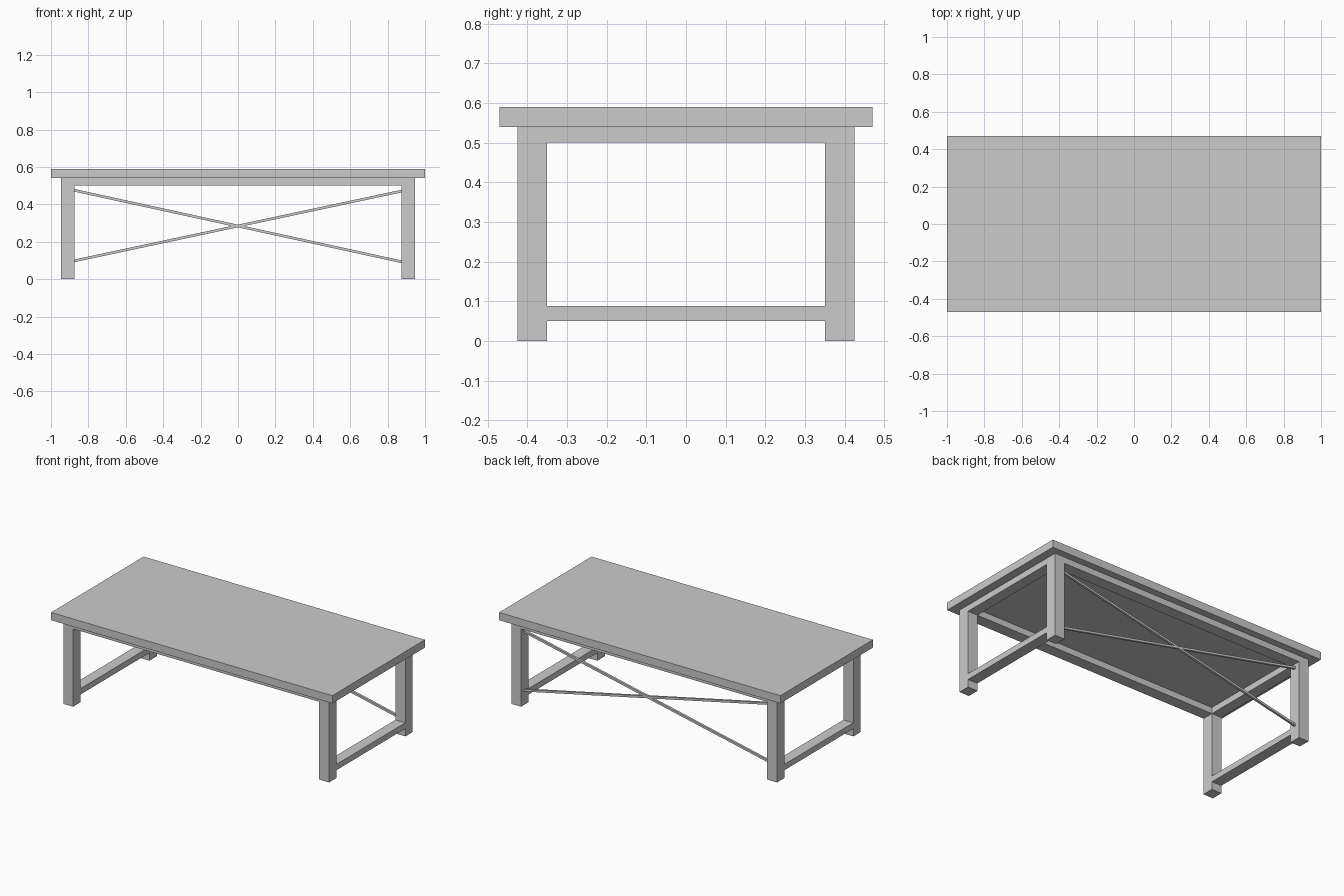
import bpy, math

if "Cube" in bpy.data.objects:
    bpy.data.objects.remove(bpy.data.objects["Cube"])

LEG_X, LEG_Y = (0.875, 0.945), (0.35, 0.425)   # inner and outer leg faces
TOP_Z, TOP_T = 0.54, 0.05


def box(name, x, y, z):
    """Axis-aligned box from (min, max) ranges."""
    bpy.ops.mesh.primitive_cube_add(size=1)
    ob = bpy.context.object
    ob.name = name
    ob.location = [(a + b) / 2 for a, b in (x, y, z)]
    ob.scale = [b - a for a, b in (x, y, z)]
    bpy.ops.object.transform_apply(location=False, rotation=False, scale=True)
    return ob


def side(rng, s):
    """Mirror a range to the negative side when s is -1."""
    return tuple(sorted(s * v for v in rng))


# Table top
box("table_top", (-1, 1), (-0.47, 0.47), (TOP_Z, TOP_Z + TOP_T))

# Legs
for sx, xn in ((-1, "left"), (1, "right")):
    for sy, yn in ((-1, "front"), (1, "back")):
        box(f"{yn}_{xn}_leg", side(LEG_X, sx), side(LEG_Y, sy), (0, TOP_Z))

# End aprons and low stretchers
for s, n in ((-1, "left"), (1, "right")):
    span = (-LEG_Y[0], LEG_Y[0])
    box(f"{n}_apron", side(LEG_X, s), span, (0.50, TOP_Z))
    box(f"{n}_stretcher", side(LEG_X, s), span, (0.05, 0.088))

# Long aprons
for s, n in ((-1, "front"), (1, "back")):
    box(f"{n}_apron", (-LEG_X[0], LEG_X[0]), side(LEG_Y, s), (0.50, TOP_Z))

# Crossed braces between the back legs
for n, z0, z1 in (("falling", 0.475, 0.093), ("rising", 0.098, 0.471)):
    run = 2 * LEG_X[0]
    half = math.hypot(run, z1 - z0) / 2 + 0.004
    bar = box(f"{n}_brace", (-half, half), (-0.007, 0.007), (-0.007, 0.007))
    bar.location = (0, 0.3875, (z0 + z1) / 2)
    bar.rotation_euler.y = -math.atan2(z1 - z0, run)
